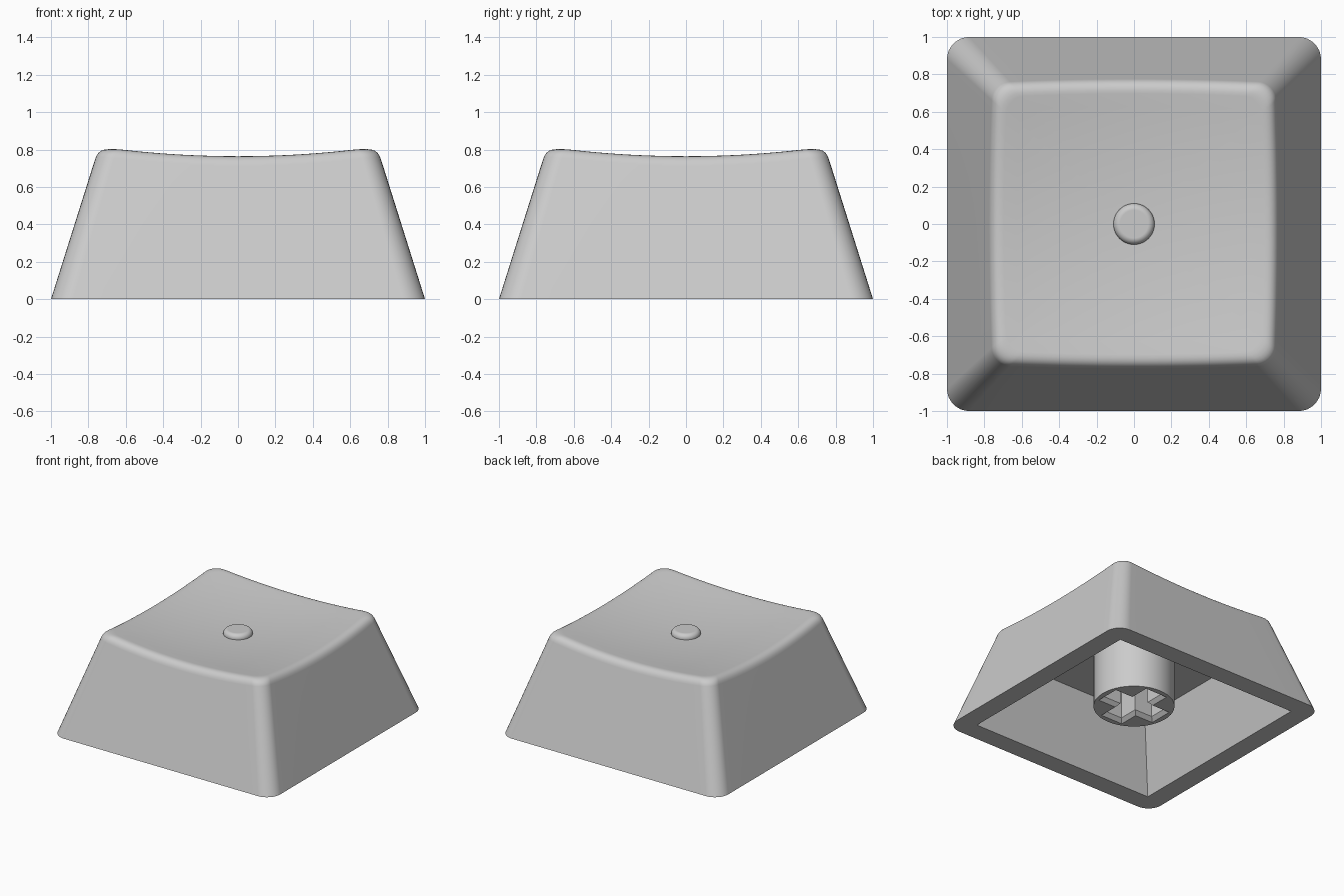
import bpy, bmesh, math
from mathutils import Vector

if "Cube" in bpy.data.objects:
    bpy.data.objects.remove(bpy.data.objects["Cube"])

SLOPE = 0.315     # inward lean of the outer walls
TOP = 0.757       # half width where the walls meet the top
FILLET = 0.06     # reach of the rounded top edge

grey = bpy.data.materials.new("light grey plastic")
grey.diffuse_color = (0.60, 0.60, 0.60, 1)
grey.use_nodes = True
grey.node_tree.nodes["Principled BSDF"].inputs["Base Color"].default_value = grey.diffuse_color


def dish(x, y):
    """Height of the scooped top."""
    return 0.716 + 0.097 * (x * x + y * y)


def finish(name, bm):
    bmesh.ops.recalc_face_normals(bm, faces=bm.faces)
    me = bpy.data.meshes.new(name)
    bm.to_mesh(me)
    bm.free()
    me.materials.append(grey)
    ob = bpy.data.objects.new(name, me)
    bpy.context.collection.objects.link(ob)
    bpy.ops.object.select_all(action='DESELECT')
    ob.select_set(True)
    bpy.context.view_layer.objects.active = ob
    bpy.ops.object.shade_smooth_by_angle(angle=math.radians(30))
    # Keep the large flat walls evenly shaded
    ob.modifiers.new("even shading", 'WEIGHTED_NORMAL').keep_sharp = True
    return ob


def rounded_square(half, radius, arc=8, side=12):
    """Outline points, always the same count, so rings can be bridged."""
    pts = []
    for q in range(4):
        a0 = q * math.pi / 2
        c = Vector((half - radius, half - radius))
        for i in range(arc + 1):
            a = i / arc * math.pi / 2
            p = c + radius * Vector((math.cos(a), math.sin(a)))
            pts.append((p, a0))
        for i in range(1, side):
            p = Vector((half - radius - 2 * (half - radius) * i / side, half))
            pts.append((p, a0))
    return [Vector((p.x * math.cos(a) - p.y * math.sin(a),
                    p.x * math.sin(a) + p.y * math.cos(a))) for p, a in pts]


def bridge(bm, a, b):
    n = len(a)
    for i in range(n):
        bm.faces.new((a[i], a[(i + 1) % n], b[(i + 1) % n], b[i]))


def circle(bm, r, z, seg):
    return [bm.verts.new((r * math.cos(2 * math.pi * i / seg),
                          r * math.sin(2 * math.pi * i / seg), z)) for i in range(seg)]


# Outer shell: leaning walls, rounded edge and scooped top
bm = bmesh.new()
columns = []
for b, p in zip(rounded_square(1.0, 0.12), rounded_square(TOP, 0.10)):
    foot = Vector((b.x, b.y, 0))
    # Keep the sharp edge on the wall plane, then round it off
    xy = p * ((1 - SLOPE * dish(p.x, p.y)) / TOP)
    corner = Vector((xy.x, xy.y, dish(xy.x, xy.y)))
    start = corner + (foot - corner).normalized() * FILLET
    inner = xy * (1 - FILLET / max(abs(xy.x), abs(xy.y)))
    end = Vector((inner.x, inner.y, dish(inner.x, inner.y)))
    col = [foot, start]
    for i in range(1, 7):
        t = i / 6
        col.append(start * (1 - t) ** 2 + corner * 2 * t * (1 - t) + end * t * t)
    for i in range(1, 10):
        d = inner * (1 - i / 10)
        col.append(Vector((d.x, d.y, dish(d.x, d.y))))
    columns.append(col)
rings = [[bm.verts.new(c[k]) for c in columns] for k in range(len(columns[0]))]
for a, b in zip(rings, rings[1:]):
    bridge(bm, a, b)
tip = bm.verts.new((0, 0, dish(0, 0)))
last = rings[-1]
for i in range(len(last)):
    bm.faces.new((last[i], last[(i + 1) % len(last)], tip))


# Underside: flat rim, sharp-cornered cavity and its ceiling
def square(half, z):
    return [bm.verts.new((sx * half, sy * half, z))
            for sx, sy in ((1, 1), (-1, 1), (-1, -1), (1, -1))]


mouth, ceiling = square(0.84, 0), square(0.665, 0.545)
bridge(bm, mouth, ceiling)
bm.faces.new(ceiling)
n = len(rings[0]) // 4
for q in range(4):
    run = [rings[0][(q * n + 4 + i) % (4 * n)] for i in range(n + 1)]
    bm.faces.new(run + [mouth[(q + 1) % 4], mouth[q]])
finish("cap_shell", bm)

# Stem: round post with a chamfered cross-shaped socket
Z0, Z1, SEG = 0.104, 0.55, 48
bm = bmesh.new()
lo = circle(bm, 0.305, Z0, SEG)
bridge(bm, lo, circle(bm, 0.305, Z1, SEG))


def cross(length, width, z):
    out = []
    for q in range(4):
        c, s = round(math.cos(q * math.pi / 2)), round(math.sin(q * math.pi / 2))
        for x, y in ((length, -width), (length, width), (width, width)):
            out.append(bm.verts.new((x * c - y * s, x * s + y * c, z)))
    return out


slot = cross(0.262, 0.10, Z0)
throat = cross(0.235, 0.073, Z0 + 0.03)
roof = cross(0.235, 0.073, Z1 - 0.01)
bridge(bm, slot, throat)
bridge(bm, throat, roof)
bm.faces.new(roof)
# End face between post rim and socket, one quarter at a time
step = SEG // 4
for q in range(4):
    arc = [lo[(q * step + i) % SEG] for i in range(step + 1)]
    k = q * 3
    bm.faces.new(arc + [slot[(k + 3) % 12], slot[k + 2], slot[k + 1]])
    bm.faces.new((arc[-1], slot[(k + 4) % 12], slot[(k + 3) % 12]))
finish("stem", bm)

# Raised homing dot: shallow button with a rounded edge
bm = bmesh.new()
profile = [(0.11, 0.69), (0.11, 0.722)]
profile += [(0.075 + 0.035 * math.cos(a), 0.722 + 0.035 * math.sin(a))
            for a in (math.pi / 2 * i / 6 for i in range(1, 7))]
dot = [circle(bm, r, z, 40) for r, z in profile]
for a, b in zip(dot, dot[1:]):
    bridge(bm, a, b)
bm.faces.new(dot[-1])
bm.faces.new(dot[0])
finish("homing_dot", bm)
